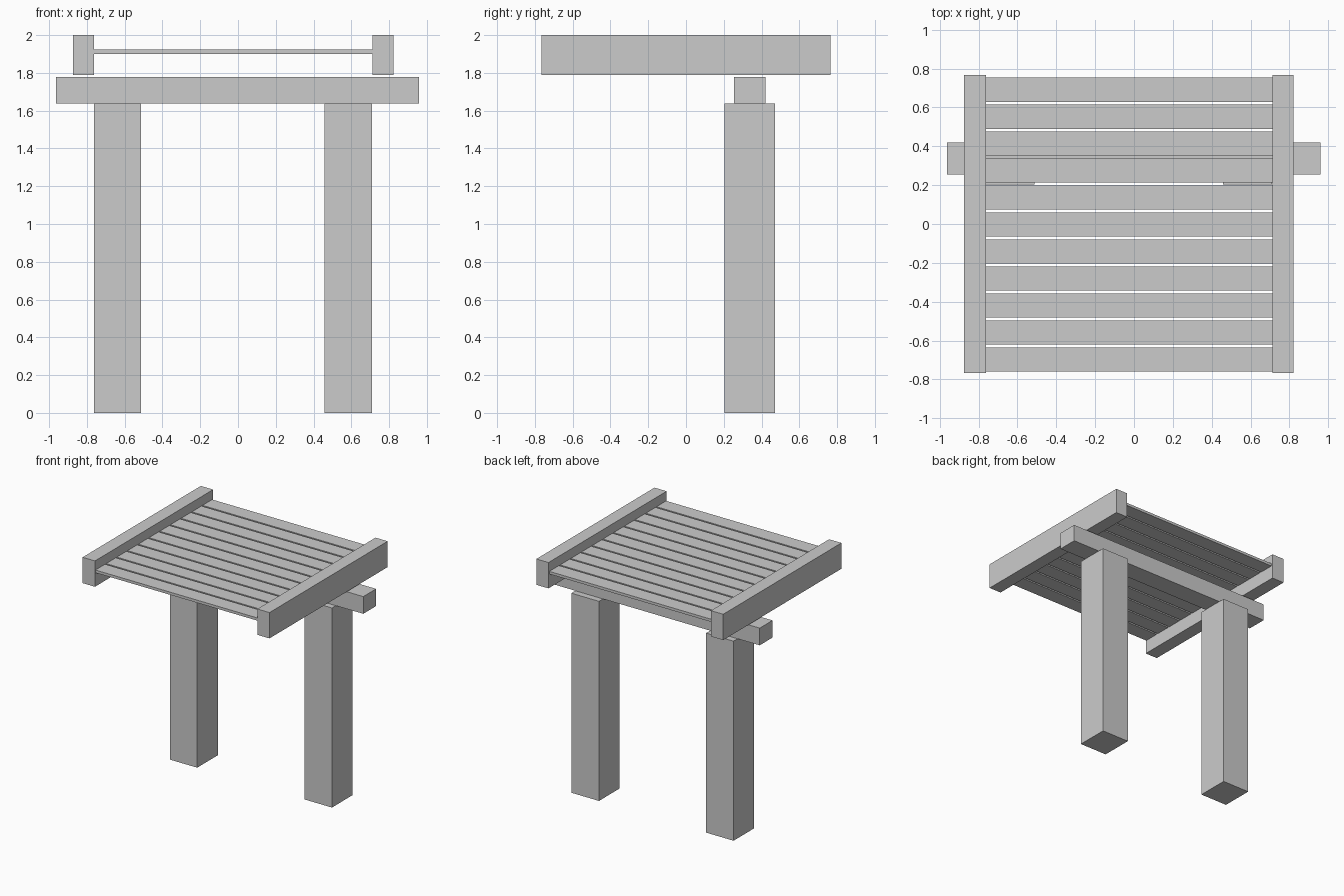
import bpy
import bmesh

if "Cube" in bpy.data.objects:
    bpy.data.objects.remove(bpy.data.objects["Cube"])


def box(name, x, y, z):
    """Box from (min, max) ranges on each axis."""
    bm = bmesh.new()
    bmesh.ops.create_cube(bm, size=1)
    for v in bm.verts:
        v.co = [r[0] if c < 0 else r[1] for c, r in zip(v.co, (x, y, z))]
    mesh = bpy.data.meshes.new(name)
    bm.to_mesh(mesh)
    bm.free()
    obj = bpy.data.objects.new(name, mesh)
    bpy.context.collection.objects.link(obj)
    return obj


# Posts standing on the ground
box("left_post", (-0.762, -0.513), (0.204, 0.472), (0, 1.637))
box("right_post", (0.459, 0.71), (0.204, 0.472), (0, 1.637))

# Cross beam lying on the posts
box("cross_beam", (-0.963, 0.959), (0.254, 0.42), (1.637, 1.778))

# Side rails of the slatted top
box("left_rail", (-0.874, -0.762), (-0.766, 0.766), (1.788, 2.0))
box("right_rail", (0.712, 0.822), (-0.766, 0.766), (1.788, 2.0))

# Evenly spaced slats between the rails
count, pitch, width, first = 11, 0.1389, 0.125, -0.76
for i in range(count):
    y0 = first + i * pitch
    box(f"slat_{i + 1}", (-0.762, 0.712), (y0, y0 + width), (1.901, 1.923))
